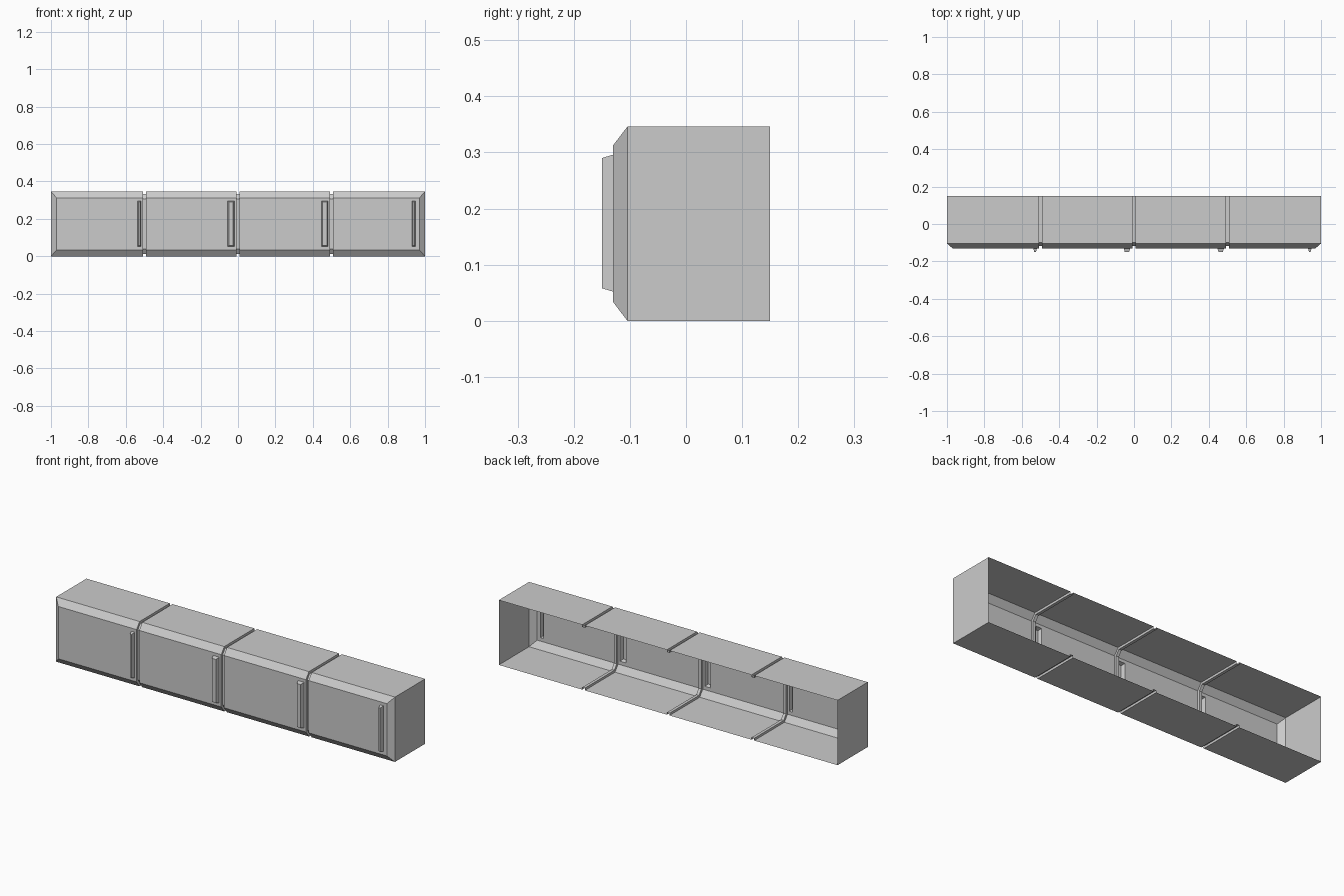
import bpy, bmesh

if "Cube" in bpy.data.objects:
    bpy.data.objects.remove(bpy.data.objects["Cube"])

H, BACK, EDGE, FRONT, TIP = 0.346, 0.15, -0.1045, -0.13, -0.15
BEV_X, BEV_Z = 0.03, 0.0335
GW, GD = 0.008, 0.012            # groove half width and depth
HZ0, HZ1 = 0.052, 0.296          # handle base height range
HANDLES = [(-0.538, -0.519), (-0.055, -0.02), (0.446, 0.481), (0.931, 0.949)]


def finish(bm, name):
    bmesh.ops.remove_doubles(bm, verts=bm.verts, dist=1e-5)
    bmesh.ops.recalc_face_normals(bm, faces=bm.faces)
    # open shell: make the normals point outwards
    front = min(bm.faces, key=lambda f: f.calc_center_median().y)
    if front.normal.y > 0:
        bmesh.ops.reverse_faces(bm, faces=bm.faces)
    me = bpy.data.meshes.new(name)
    bm.to_mesh(me)
    bm.free()
    ob = bpy.data.objects.new(name, me)
    bpy.context.collection.objects.link(ob)


def profile(x, inset=0.0, panel_x=None):
    """Cross-section from bottom back, round the front, to top back."""
    px = x if panel_x is None else panel_x
    d = inset
    return [(x, BACK, d), (x, EDGE + d * 0.5, d), (px, FRONT + d, BEV_Z + d * 0.5),
            (px, FRONT + d, H - BEV_Z - d * 0.5), (x, EDGE + d * 0.5, H - d), (x, BACK, H - d)]


def quad(bm, *pts):
    bm.faces.new([bm.verts.new(p) for p in pts])


def rect(x0, x1, y, z0, z1):
    return [(x0, y, z0), (x1, y, z0), (x1, y, z1), (x0, y, z1)]


def ring(bm, a, b):
    for i in range(4):
        j = (i + 1) % 4
        quad(bm, a[i], a[j], b[j], b[i])


# cabinet shell, open at the back
bm = bmesh.new()
stations = [profile(-1, 0, -1 + BEV_X)]
for gx in (-0.5, 0.0, 0.5):
    stations += [profile(gx - GW), profile(gx - GW, GD), profile(gx + GW, GD), profile(gx + GW)]
stations.append(profile(1, 0, 1 - BEV_X))
for s, (a, b) in enumerate(zip(stations, stations[1:])):
    for i in range(5):
        if s % 4 == 0 and i == 2:
            # door front with an opening behind the hollow handle
            h0, h1 = HANDLES[s // 4]
            ring(bm, [a[2], b[2], b[3], a[3]], rect(h0, h1, FRONT, HZ0, HZ1))
        else:
            quad(bm, a[i], b[i], b[i + 1], a[i + 1])
# end panels and their bevelled front edges
for e in (stations[0], stations[-1]):
    quad(bm, e[0], e[1], e[4], e[5])
    quad(bm, e[1], e[2], e[3], e[4])
finish(bm, "cabinet_shell")

# tapered hollow handles
for n, (h0, h1) in enumerate(HANDLES):
    bm = bmesh.new()
    t = min(0.006, (h1 - h0) * 0.25)
    tip = rect(h0 + t, h1 - t, TIP, HZ0 + 0.006, HZ1 - 0.006)
    ring(bm, rect(h0, h1, FRONT, HZ0, HZ1), tip)
    quad(bm, *tip)
    finish(bm, f"door_handle_{n + 1}")
